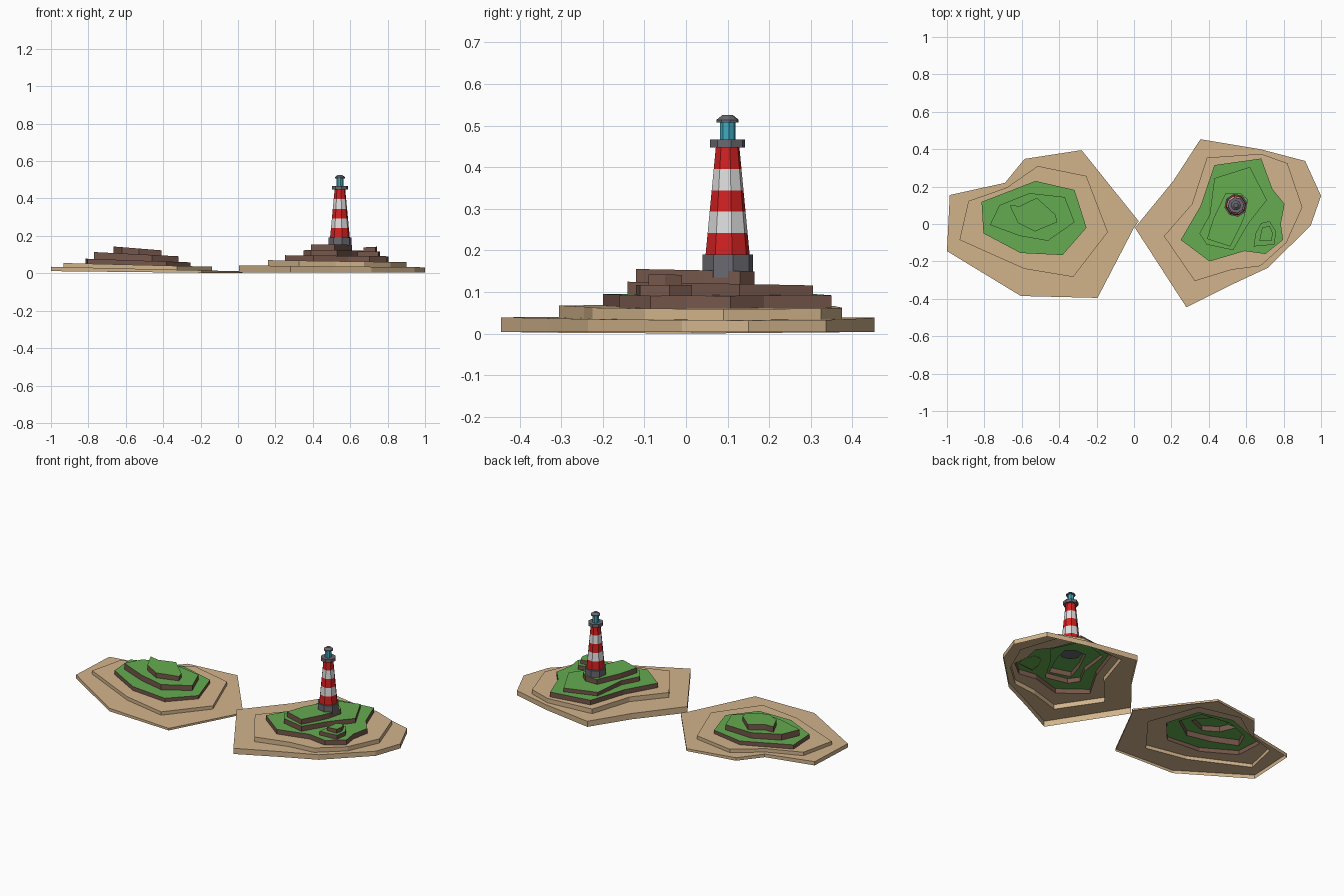
import bpy, bmesh, math
from mathutils import Vector
from mathutils.geometry import tessellate_polygon

if "Cube" in bpy.data.objects:
    bpy.data.objects.remove(bpy.data.objects["Cube"])


def mat(name, r, g, b):
    m = bpy.data.materials.new(name)
    m.diffuse_color = (r, g, b, 1)
    m.use_nodes = True
    m.node_tree.nodes["Principled BSDF"].inputs["Base Color"].default_value = m.diffuse_color
    return m


SAND = mat("sand", .645, .456, .262)
GRASS = mat("grass", .13, .41, .08)
ROCK = mat("rock", .18, .095, .07)
RED = mat("red paint", .65, .015, .015)
WHITE = mat("white paint", .72, .72, .72)
GREY = mat("grey metal", .14, .14, .16)
GLASS = mat("lantern glass", .05, .40, .52)


def finish(bm, name, mats):
    me = bpy.data.meshes.new(name)
    bm.to_mesh(me)
    bm.free()
    for m in mats:
        me.materials.append(m)
    ob = bpy.data.objects.new(name, me)
    bpy.context.collection.objects.link(ob)
    return ob


def terraces(name, cx, floor, tiers):
    """Open-bottomed stepped shell. floor and each tier's plane are (z at cx, x slope, y slope);
    each tier is (outline, plane, top material, wall material)."""
    bm = bmesh.new()
    slots = [SAND, GRASS, ROCK]

    def ring(outline, plane):
        z, sx, sy = plane
        return [bm.verts.new((x, y, z + sx * (x - cx) + sy * y)) for x, y in outline]

    def face(verts, up, m):
        f = bm.faces.new(verts)
        f.normal_update()
        if f.normal.dot(up) < 0:
            f.normal_flip()
        f.material_index = slots.index(m)

    below = floor
    for i, (outline, plane, top, wall) in enumerate(tiers):
        lo, hi = ring(outline, below), ring(outline, plane)
        area = sum(a[0] * b[1] - b[0] * a[1] for a, b in zip(outline, outline[1:] + outline[:1]))
        for j in range(len(lo)):
            k = (j + 1) % len(lo)
            d = lo[k].co - lo[j].co
            out = Vector((d.y, -d.x, 0)) * (1 if area > 0 else -1)
            face((lo[j], lo[k], hi[k], hi[j]), out, wall)
        loops = [hi]
        if i + 1 < len(tiers):
            loops.append(ring(tiers[i + 1][0], plane))
        flat = [v for l in loops for v in l]
        polys = [[Vector((v.co.x, v.co.y, 0)) for v in l] for l in loops]
        for t in tessellate_polygon(polys):
            face([flat[n] for n in t], Vector((0, 0, 1)), top)
        below = plane
    bmesh.ops.remove_doubles(bm, verts=bm.verts, dist=1e-5)
    bmesh.ops.dissolve_limit(bm, angle_limit=.001, verts=bm.verts, edges=bm.edges, delimit={'MATERIAL'})
    return finish(bm, name, slots)


# Western island
terraces("west_island", -.5, (.006, -.011, 0), [
    ([(-.985, .155), (-.69, .22), (-.585, .348), (-.28, .395), (.025, .015), (0, -.02),
      (-.195, -.395), (-.605, -.385), (-1, -.145)], (.023, -.024, 0), SAND, SAND),
    ([(-.885, .123), (-.68, .195), (-.515, .31), (-.255, .257), (-.14, -.043),
      (-.325, -.283), (-.585, -.24), (-.933, -.085)], (.044, -.025, 0), SAND, SAND),
    ([(-.815, .118), (-.527, .23), (-.318, .182), (-.254, -.02), (-.382, -.166),
      (-.607, -.155), (-.805, -.05)], (.067, -.035, 0), GRASS, ROCK),
    ([(-.72, .10), (-.56, .165), (-.37, .144), (-.318, .01), (-.46, -.09),
      (-.61, -.064), (-.77, -.005)], (.1, -.05, 0), GRASS, ROCK),
    ([(-.665, .10), (-.61, .096), (-.52, .14), (-.42, .05), (-.41, .01), (-.53, -.04),
      (-.62, .005)], (.13, -.08, 0), GRASS, ROCK)])

# Eastern island
terraces("east_island", .5, (.004, 0, 0), [
    ([(.355, .453), (.675, .40), (.915, .337), (1, .15), (.944, -.01), (.714, -.235),
      (.51, -.33), (.28, -.445), (.005, -.02), (.21, .23)], (.037, -.01, 0), SAND, SAND),
    ([(.39, .355), (.68, .375), (.82, .325), (.9, .09), (.815, -.1), (.675, -.225),
      (.52, -.245), (.325, -.305), (.16, -.065), (.31, .107)], (.065, -.015, 0), SAND, SAND),
    ([(.43, .315), (.68, .35), (.74, .187), (.805, .107), (.785, 0), (.797, -.085),
      (.703, -.16), (.59, -.145), (.404, -.2), (.25, -.085), (.355, .095)],
     (.094, -.01, 0), GRASS, ROCK),
    ([(.43, .245), (.62, .305), (.71, .128), (.61, 0), (.53, -.14), (.39, -.11),
      (.35, -.05), (.405, .05)], (.122, 0, -.02), GRASS, ROCK),
    ([(.49, .165), (.57, .165), (.61, .13), (.59, .04), (.57, -.01), (.515, -.12),
      (.39, -.08), (.425, .03)], (.153, 0, -.02), GRASS, ROCK)])

# Small knoll on the eastern island
terraces("east_knoll", .7, (.09, 0, 0), [
    ([(.68, .005), (.725, .015), (.76, -.04), (.75, -.11), (.64, -.12), (.65, -.05)],
     (.117, 0, 0), GRASS, ROCK),
    ([(.685, -.02), (.725, -.01), (.742, -.05), (.735, -.09), (.67, -.09)],
     (.14, .05, 0), GRASS, ROCK)])


# Lighthouse parts: eight-sided stacks of (radius, height)
def turned(name, profile, mats, band=lambda i: 0, sides=8, turn=11.5):
    bm = bmesh.new()
    rings = [[bm.verts.new((.545 + r * math.cos(a), .1 + r * math.sin(a), z))
              for a in (math.radians(turn) + math.tau * k / sides for k in range(sides))]
             for r, z in profile]
    for i, (a, b) in enumerate(zip(rings, rings[1:])):
        for k in range(sides):
            n = (k + 1) % sides
            bm.faces.new((a[k], a[n], b[n], b[k])).material_index = band(i)
    bm.faces.new(rings[0][::-1])
    bm.faces.new(rings[-1]).material_index = band(len(rings) - 2)
    return finish(bm, name, mats)


turned("lighthouse_plinth", [(.062, .135), (.062, .19)], [GREY])
turned("lighthouse_tower", [(.054 - .005 * i, .19 + .0515 * i) for i in range(6)],
       [RED, WHITE], lambda i: i % 2)
turned("gallery", [(.043, .447), (.043, .466)], [GREY])
turned("lantern", [(.019, .466), (.019, .51)], [GLASS])
turned("lantern_roof", [(.027, .508), (.027, .514), (.012, .526)], [GREY])
